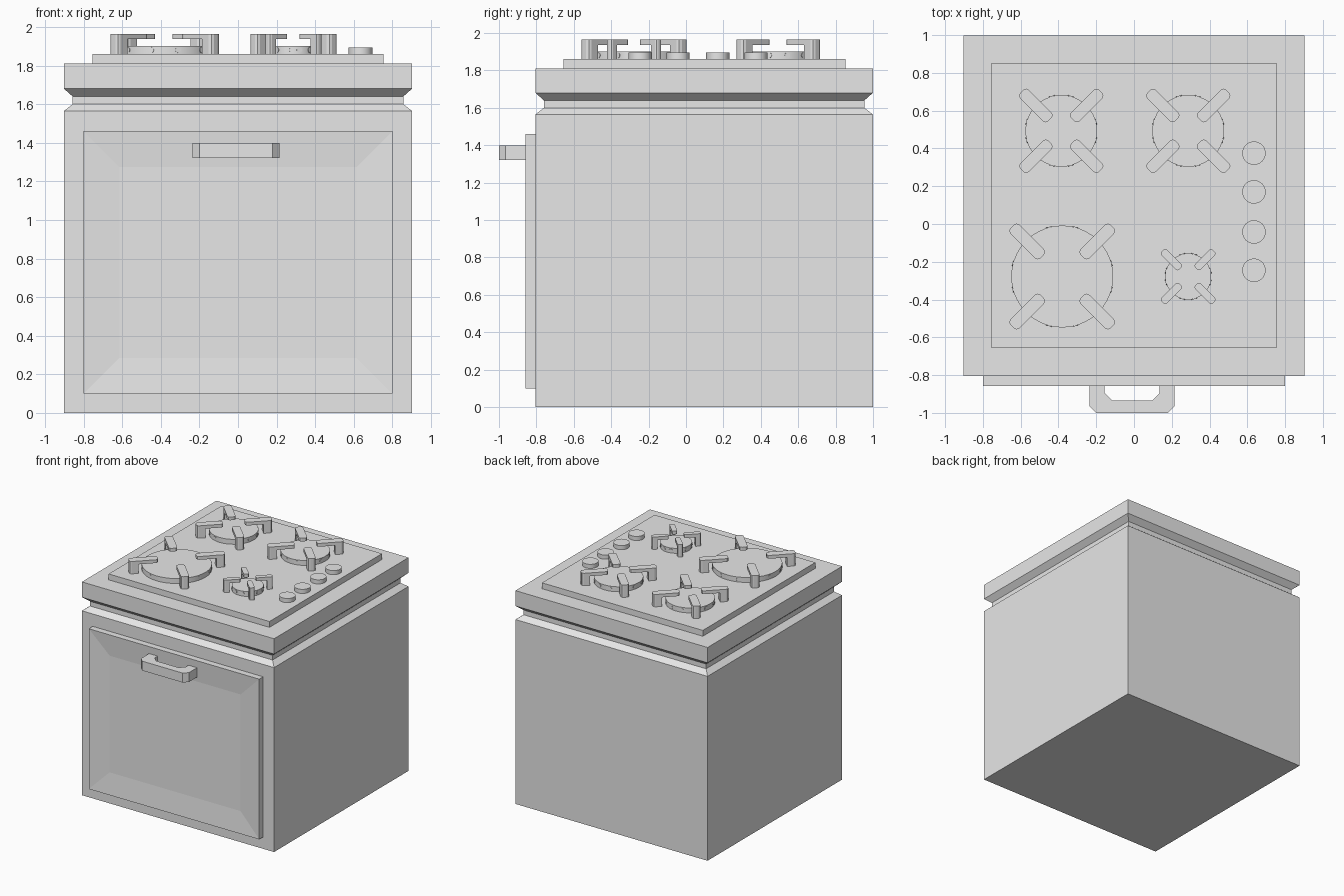
import bpy, bmesh, math
from mathutils import Matrix, Vector

cube = bpy.data.objects.get("Cube")
if cube:
    bpy.data.objects.remove(cube, do_unlink=True)

grey = bpy.data.materials.new("light grey enamel")
grey.use_nodes = True
grey.diffuse_color = (0.8, 0.8, 0.8, 1)
grey.node_tree.nodes["Principled BSDF"].inputs["Base Color"].default_value = (0.8, 0.8, 0.8, 1)


def finish(name, bm):
    bmesh.ops.recalc_face_normals(bm, faces=bm.faces)
    mesh = bpy.data.meshes.new(name)
    bm.to_mesh(mesh)
    bm.free()
    mesh.materials.append(grey)
    obj = bpy.data.objects.new(name, mesh)
    bpy.context.collection.objects.link(obj)
    return obj


def add_box(bm, low, high):
    low, high = Vector(low), Vector(high)
    matrix = Matrix.Translation((low + high) / 2) @ Matrix.Diagonal((*(high - low), 1))
    bmesh.ops.create_cube(bm, size=1, matrix=matrix)


def add_prism(bm, outline, direction):
    """Extrude a closed outline of points along a direction."""
    face = bm.faces.new([bm.verts.new(p) for p in outline])
    out = bmesh.ops.extrude_face_region(bm, geom=[face])
    moved = [v for v in out["geom"] if isinstance(v, bmesh.types.BMVert)]
    bmesh.ops.translate(bm, verts=moved, vec=direction)


def disc(name, x, y, z, radius, height, sides=32):
    bm = bmesh.new()
    bmesh.ops.create_cone(bm, cap_ends=True, segments=sides, radius1=radius, radius2=radius,
                          depth=height, matrix=Matrix.Translation((x, y, z + height / 2)))
    return finish(name, bm)


# Cabinet with the grooved neck: stacked square loops
MID_Y = 0.097
bm = bmesh.new()
loops = []
for half, z in [(0.902, 0), (0.902, 1.565), (0.857, 1.6), (0.857, 1.64), (0.902, 1.68), (0.902, 1.81)]:
    loops.append([bm.verts.new((sx * half, MID_Y + sy * half, z))
                  for sx, sy in ((-1, -1), (1, -1), (1, 1), (-1, 1))])
for a, b in zip(loops, loops[1:]):
    for i in range(4):
        j = (i + 1) % 4
        bm.faces.new((a[i], a[j], b[j], b[i]))
bm.faces.new(loops[0])
bm.faces.new(loops[-1])
finish("cabinet", bm)

# Cooktop plate
HOB_Z = 1.86
bm = bmesh.new()
add_box(bm, (-0.755, -0.656, 1.81), (0.755, 0.853, HOB_Z))
finish("cooktop", bm)

# Oven door with a shallow recessed window
bm = bmesh.new()
add_box(bm, (-0.8, -0.858, 0.1), (0.8, -0.805, 1.46))
bm.normal_update()
front = min(bm.faces, key=lambda f: f.calc_center_median().y)
bmesh.ops.inset_region(bm, faces=[front], thickness=0.262)
bmesh.ops.translate(bm, verts=front.verts, vec=(0, 0.015, 0))
finish("oven_door", bm)

# Door handle
bm = bmesh.new()
half = [(0.225, -0.857), (0.225, -0.965), (0.19, -1.0)]
inner = [(0.105, -0.935), (0.145, -0.895), (0.145, -0.857)]
outline = half + [(-x, y) for x, y in half[::-1] + inner[::-1]] + inner
add_prism(bm, [(x - 0.01, y, 1.32) for x, y in outline], (0, 0, 0.08))
finish("door_handle", bm)

# Control knobs
for i, y in enumerate((0.375, 0.17, -0.042, -0.245)):
    disc(f"knob_{i + 1}", 0.635, y, HOB_Z, 0.062, 0.035)


def pot_support(name, x, y, radius, inside, outside, width):
    """Four L-shaped diagonal fingers around a burner."""
    bm = bmesh.new()
    leg = outside - width * 1.05
    side = [(outside, HOB_Z), (outside, 1.965), (inside, 1.965),
            (inside, 1.937), (leg, 1.937), (leg, HOB_Z)]
    add_prism(bm, [(r, -width / 2, z) for r, z in side], (0, width, 0))
    ends = [e for e in bm.edges
            if abs(e.verts[0].co.z - e.verts[1].co.z) > 0.01
            and abs(e.verts[0].co.x - leg) > 0.001]
    bmesh.ops.bevel(bm, geom=ends, offset=width * 0.3, segments=2,
                    profile=0.5, affect='EDGES')
    finger = bm.verts[:] + bm.edges[:] + bm.faces[:]
    bmesh.ops.rotate(bm, verts=bm.verts, matrix=Matrix.Rotation(math.pi / 4, 3, 'Z'))
    for k in range(1, 4):
        copy = bmesh.ops.duplicate(bm, geom=finger)["geom"]
        bmesh.ops.rotate(bm, verts=[v for v in copy if isinstance(v, bmesh.types.BMVert)],
                         matrix=Matrix.Rotation(k * math.pi / 2, 3, 'Z'))
    bmesh.ops.translate(bm, verts=bm.verts, vec=(x, y, 0))
    finish(name, bm)


def gas_ports(name, x, y, radius):
    """Small round ports around the burner rim."""
    bm = bmesh.new()
    for k in range(12):
        turn = Matrix.Rotation((k + 0.5) * math.pi / 6, 4, 'Z')
        place = (Matrix.Translation((x, y, HOB_Z + 0.021)) @ turn
                 @ Matrix.Translation((radius - 0.001, 0, 0)) @ Matrix.Rotation(math.pi / 2, 4, 'Y'))
        bmesh.ops.create_cone(bm, cap_ends=True, segments=12, radius1=0.015,
                              radius2=0.015, depth=0.006, matrix=place)
    finish(name, bm)


# Burners: position, radius, support reach and finger width
burners = {
    "back_right": (-0.385, 0.493, 0.19, 0.085, 0.295, 0.064),
    "back_left": (0.287, 0.493, 0.19, 0.085, 0.295, 0.064),
    "front_right": (-0.38, -0.278, 0.27, 0.15, 0.375, 0.066),
    "front_left": (0.287, -0.278, 0.122, 0.06, 0.192, 0.042),
}
for place, (x, y, radius, inside, outside, width) in burners.items():
    disc(f"{place}_burner", x, y, HOB_Z, radius, 0.042, 40)
    gas_ports(f"{place}_gas_ports", x, y, radius)
    pot_support(f"{place}_pot_support", x, y, radius, inside, outside, width)

# Smooth round walls, crisp edges
for obj in bpy.context.scene.objects:
    obj.select_set(obj.type == 'MESH' and ("burner" in obj.name or "knob" in obj.name))
bpy.context.view_layer.objects.active = bpy.data.objects["knob_1"]
bpy.ops.object.shade_smooth_by_angle(angle=math.radians(30))
